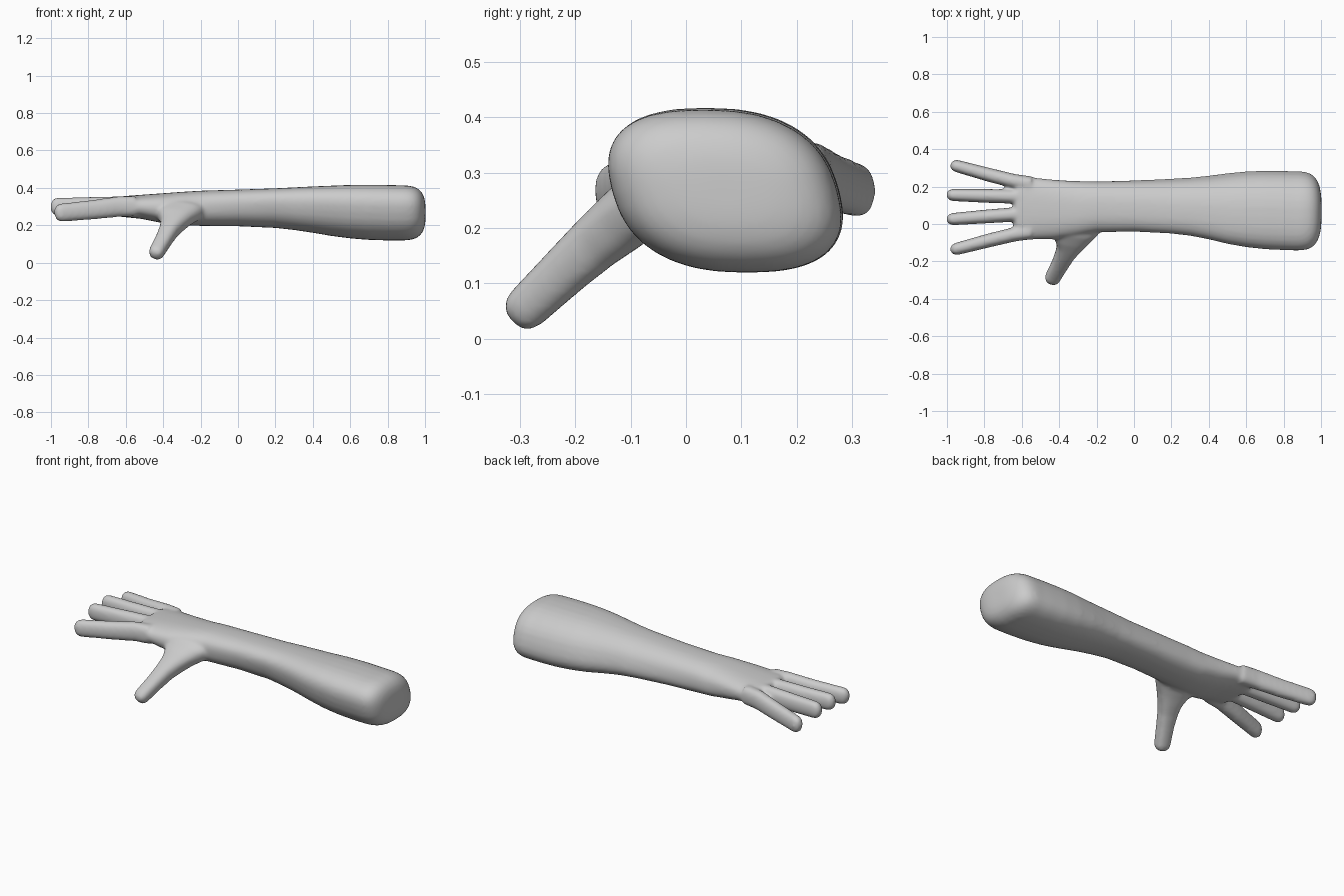
import bpy, bmesh, math
from mathutils import Vector

if "Cube" in bpy.data.objects:
    bpy.data.objects.remove(bpy.data.objects["Cube"])

SIDES = 32
bm = bmesh.new()


def spow(v, p):
    return math.copysign(abs(v) ** p, v)


def loft(rings):
    """Skin rings of (centre, half-width vector, half-height vector, exponent)."""
    loops = []
    for c, u, v, n in rings:
        loop = []
        for i in range(SIDES):
            a = 2 * math.pi * i / SIDES
            loop.append(bm.verts.new(c + u * spow(math.cos(a), 2 / n) + v * spow(math.sin(a), 2 / n)))
        loops.append(loop)
    faces = [bm.faces.new(loops[0]), bm.faces.new(loops[-1])]
    for l0, l1 in zip(loops, loops[1:]):
        for i in range(SIDES):
            j = (i + 1) % SIDES
            faces.append(bm.faces.new((l0[i], l0[j], l1[j], l1[i])))
    bmesh.ops.recalc_face_normals(bm, faces=faces)


def cap(ring, push, power):
    """Rings that round off the end of a loft."""
    c, u, v, n = ring
    out = []
    for i in range(1, 11):
        t = math.sin(i / 10 * math.pi / 2) * 0.998
        s = (1 - t ** power) ** (1 / power)
        out.append((c + push * t, u * s, v * s, n))
    return out


def limb(points, side, tip, power, n):
    """Tube through (x, y, z, half width, half height), rounded at the last point."""
    rings = []
    ps = [Vector(p[:3]) for p in points]
    for i, p in enumerate(points):
        d = (ps[min(i + 1, len(ps) - 1)] - ps[max(i - 1, 0)]).normalized()
        u = (Vector(side) - d * d.dot(Vector(side))).normalized()
        rings.append((ps[i], u * p[3], d.cross(u) * p[4], n))
    loft(rings + cap(rings[-1], d * tip, power))


# forearm, wrist and palm: x, y min, y max, z min, z max, sideways lean
sections = [
    (-0.60, -0.085, 0.257, 0.243, 0.357, 0.0),
    (-0.52, -0.082, 0.246, 0.235, 0.363, 0.0),
    (-0.42, -0.082, 0.236, 0.215, 0.370, 0.0),
    (-0.30, -0.062, 0.229, 0.201, 0.379, 0.01),
    (-0.20, -0.044, 0.227, 0.197, 0.385, 0.01),
    (0.00, -0.038, 0.230, 0.195, 0.391, 0.02),
    (0.20, -0.045, 0.236, 0.186, 0.398, 0.03),
    (0.30, -0.057, 0.242, 0.175, 0.403, 0.03),
    (0.40, -0.075, 0.251, 0.160, 0.408, 0.035),
    (0.50, -0.098, 0.263, 0.143, 0.412, 0.04),
    (0.60, -0.116, 0.273, 0.130, 0.416, 0.04),
    (0.70, -0.127, 0.277, 0.122, 0.417, 0.04),
    (0.80, -0.132, 0.276, 0.119, 0.416, 0.04),
    (0.86, -0.134, 0.274, 0.119, 0.414, 0.04),
]
arm = [(Vector((x, (y0 + y1) / 2, (z0 + z1) / 2)), Vector((0, (y1 - y0) / 2, 0)),
        Vector((0, -lean, (z1 - z0) / 2)), 2.5) for x, y0, y1, z0, z1, lean in sections]
knuckles = cap(arm[0], Vector((-0.045, 0, 0)), 3)
loft(knuckles[::-1] + arm + cap(arm[-1], Vector((0.143, 0, 0)), 3.2))

# four fingers: base y, tip x, tip y, tip z
for by, tx, ty, tz in [(0.215, -0.94, 0.308, 0.268), (0.145, -0.96, 0.155, 0.299),
                       (0.055, -0.96, 0.027, 0.299), (-0.042, -0.94, -0.131, 0.268)]:
    mx, my, mz = (tx - 0.60) / 2, (by + ty) / 2, (0.300 + tz) / 2
    limb([(-0.55, by, 0.302, 0.040, 0.055), (-0.64, by + (ty - by) * 0.15, 0.300, 0.038, 0.055),
          (mx, my, mz, 0.037, 0.052), (tx, ty, tz, 0.033, 0.049)],
         (0, 1, 0), 0.043, 2.3, 2.3)

# thumb, flaring into the palm
limb([(-0.315, 0.02, 0.290, 0.165, 0.065), (-0.325, -0.04, 0.270, 0.128, 0.064),
      (-0.337, -0.085, 0.238, 0.092, 0.060), (-0.350, -0.125, 0.205, 0.066, 0.056),
      (-0.370, -0.165, 0.172, 0.053, 0.051), (-0.395, -0.215, 0.126, 0.046, 0.046),
      (-0.432, -0.282, 0.062, 0.042, 0.041)],
     (1, 0, 0), 0.045, 2.4, 2.6)

mesh = bpy.data.meshes.new("arm")
bm.to_mesh(mesh)
bm.free()
obj = bpy.data.objects.new("arm_with_hand", mesh)
bpy.context.collection.objects.link(obj)

grey = bpy.data.materials.new("plain grey")
grey.diffuse_color = (0.6, 0.6, 0.6, 1)
grey.use_nodes = True
grey.node_tree.nodes["Principled BSDF"].inputs["Base Color"].default_value = grey.diffuse_color
mesh.materials.append(grey)

# fuse the parts into one soft skin
bpy.context.view_layer.objects.active = obj
obj.select_set(True)
remesh = obj.modifiers.new("fuse", 'REMESH')
remesh.mode = 'VOXEL'
remesh.voxel_size = 0.009
remesh.use_smooth_shade = True
soften = obj.modifiers.new("soften", 'SMOOTH')
soften.factor = 0.5
soften.iterations = 12
